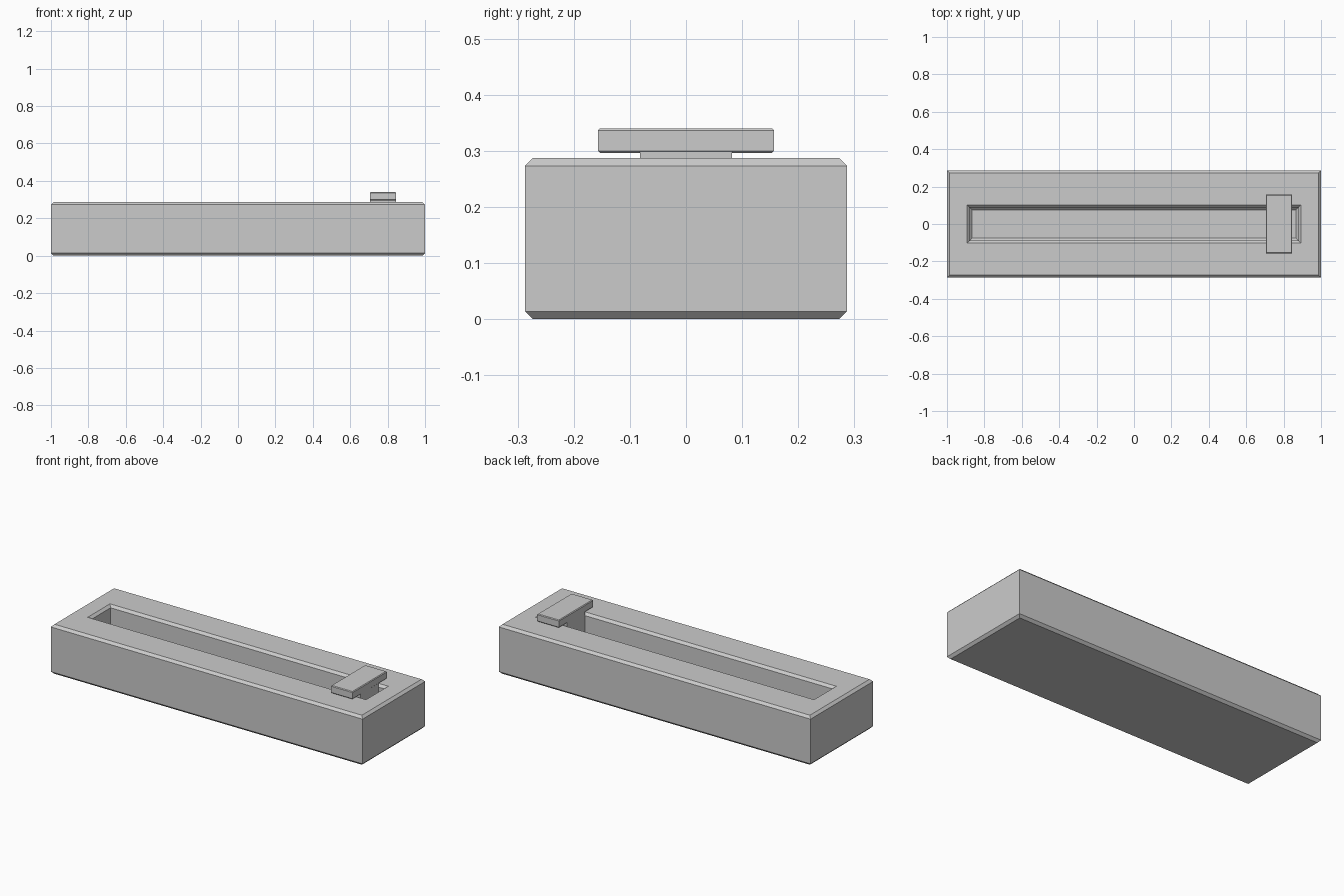
import bpy, bmesh

if "Cube" in bpy.data.objects:
    bpy.data.objects.remove(bpy.data.objects["Cube"])


def ring_loft(name, rings, cx=0.0):
    """Skin a stack of rectangular rings (half_x, half_y, z), closing both ends."""
    bm = bmesh.new()
    loops = []
    for hx, hy, z in rings:
        loops.append([bm.verts.new((cx + sx * hx, sy * hy, z))
                      for sx, sy in ((-1, -1), (1, -1), (1, 1), (-1, 1))])
    for a, b in zip(loops, loops[1:]):
        for i in range(4):
            j = (i + 1) % 4
            bm.faces.new((a[i], a[j], b[j], b[i]))
    bm.faces.new(loops[0][::-1])
    bm.faces.new(loops[-1])
    bmesh.ops.recalc_face_normals(bm, faces=bm.faces[:])
    mesh = bpy.data.meshes.new(name)
    bm.to_mesh(mesh)
    bm.free()
    obj = bpy.data.objects.new(name, mesh)
    bpy.context.collection.objects.link(obj)
    return obj


# Housing: chamfered block whose surface continues down into the slot
L, W, H, C = 1.0, 0.287, 0.287, 0.014
SX, SY, FLOOR = 0.893, 0.102, 0.09
ring_loft("housing", [
    (L - C, W - C, 0), (L, W, C), (L, W, H - C), (L - C, W - C, H),
    (SX, SY, H), (SX - C, SY - C, H - C),
    (SX - C, SY - C, FLOOR + C), (SX - 2 * C, SY - 2 * C, FLOOR),
])

# Slider: stem running in the slot, with a wide chamfered cap
KX, KW, c = 0.775, 0.07, 0.004
ring_loft("slider_stem", [(KW - 0.001, 0.082, FLOOR), (KW - 0.001, 0.082, 0.305)], KX)
ring_loft("slider_cap", [
    (KW - c, 0.157 - c, 0.296), (KW, 0.157, 0.296 + c),
    (KW, 0.157, 0.34 - c), (KW - c, 0.157 - c, 0.34),
], KX)
